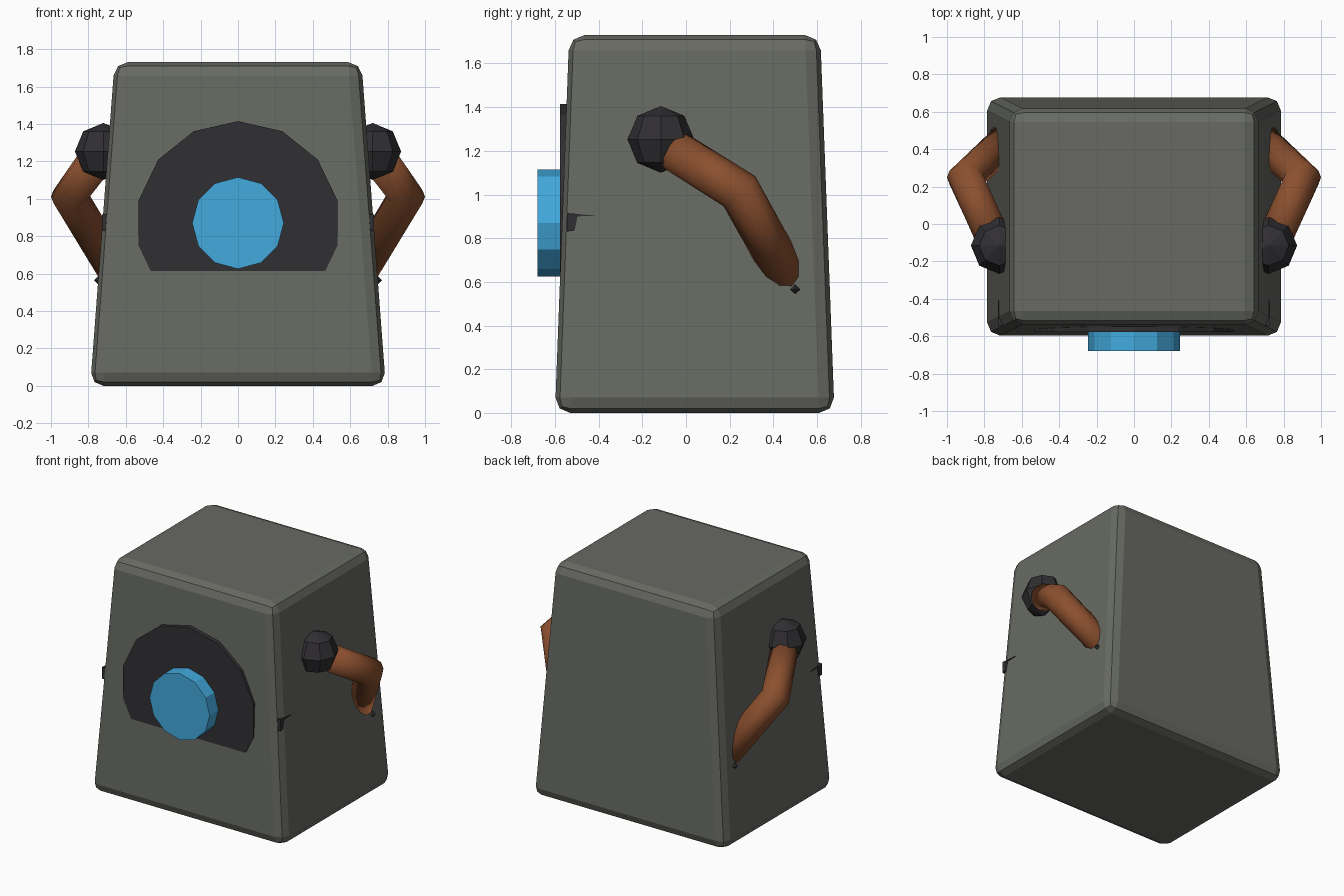
import bpy, bmesh, math
from mathutils import Vector, Matrix

if "Cube" in bpy.data.objects:
    bpy.data.objects.remove(bpy.data.objects["Cube"])


def material(name, rgb):
    m = bpy.data.materials.new(name)
    m.diffuse_color = (*rgb, 1)
    m.use_nodes = True
    m.node_tree.nodes["Principled BSDF"].inputs["Base Color"].default_value = m.diffuse_color
    return m


SHELL = material("shell_grey", (0.138, 0.144, 0.125))
DARK = material("dark_grey", (0.03, 0.028, 0.032))
BLUE = material("blue", (0.056, 0.40, 0.73))
BROWN = material("brown", (0.26, 0.08, 0.028))


def finish(bm, name, mat, smooth=False):
    bmesh.ops.recalc_face_normals(bm, faces=bm.faces[:])
    me = bpy.data.meshes.new(name)
    bm.to_mesh(me)
    bm.free()
    me.materials.append(mat)
    for p in me.polygons:
        p.use_smooth = smooth
    ob = bpy.data.objects.new(name, me)
    bpy.context.collection.objects.link(ob)
    return ob


def bridge(rings, name, mat, smooth=False):
    """Skin a list of equal rings and cap both ends."""
    bm = bmesh.new()
    vs = [[bm.verts.new(p) for p in r] for r in rings]
    n = len(vs[0])
    for a, b in zip(vs, vs[1:]):
        for i in range(n):
            j = (i + 1) % n
            bm.faces.new((a[i], a[j], b[j], b[i]))
    bm.faces.new(vs[0])
    bm.faces.new(vs[-1])
    return finish(bm, name, mat, smooth)


def disc(sides, r, z):
    return [(r * math.sin(math.tau * i / sides), z + r * math.cos(math.tau * i / sides))
            for i in range(sides)]


def ball(name, centre, r, seg, rings):
    bm = bmesh.new()
    bmesh.ops.create_uvsphere(bm, u_segments=seg, v_segments=rings, radius=r,
                              matrix=Matrix.Translation(centre))
    return finish(bm, name, DARK)


def tube(name, path, radii, sides=12):
    path = [Vector(p) for p in path]
    rings = []
    for i, p in enumerate(path):
        t = Vector()
        if i > 0:
            t += (p - path[i - 1]).normalized()
        if i < len(path) - 1:
            t += (path[i + 1] - p).normalized()
        t.normalize()
        u = Vector((1, 0, 0))
        u = (u - t * u.dot(t)).normalized()
        v = t.cross(u)
        rings.append([p + radii[i] * (u * math.cos(a) + v * math.sin(a))
                      for a in (math.tau * k / sides for k in range(sides))])
    return bridge(rings, name, BROWN, True)


# Tapered body with rounded edges
def rect(x, y0, y1, z):
    return [(-x, y0, z), (x, y0, z), (x, y1, z), (-x, y1, z)]


body = bridge([rect(0.79, -0.60, 0.68, 0), rect(0.66, -0.535, 0.615, 1.73)], "body", SHELL)
bev = body.modifiers.new("bevel", "BEVEL")
bev.width, bev.segments, bev.limit_method = 0.07, 2, "NONE"

# Dark front plate: fourteen-sided disc cut flat at the bottom
cut = 0.615
bm = bmesh.new()
pts = disc(14, 0.545, 0.87)
f = bm.faces.new([bm.verts.new((x, -0.578, z)) for x, z in pts])
bmesh.ops.bisect_plane(bm, geom=bm.verts[:] + bm.edges[:] + bm.faces[:],
                       plane_co=(0, 0, cut), plane_no=(0, 0, -1), clear_outer=True)
ext = bmesh.ops.extrude_face_region(bm, geom=bm.faces[:], use_keep_orig=True)
bmesh.ops.translate(bm, vec=(0, 0.1, 0),
                    verts=[g for g in ext["geom"] if isinstance(g, bmesh.types.BMVert)])
finish(bm, "front_plate", DARK)

# Blue round lens
lens = disc(12, 0.245, 0.87)
bridge([[(x, y, z) for x, z in lens] for y in (-0.68, -0.5)], "lens", BLUE)

# Arms, joints and side tabs on both sides
for s, side in ((1, "right"), (-1, "left")):
    ball(f"shoulder_{side}", (s * 0.72, -0.115, 1.253), 0.152, 8, 4)
    tube(f"arm_{side}",
         [(s * 0.765, -0.05, 1.20), (s * 0.90, 0.245, 1.015), (s * 0.65, 0.475, 0.60)],
         [0.095, 0.10, 0.095])
    ball(f"hand_{side}", (s * 0.72, 0.50, 0.565), 0.05, 4, 2)
    tab = [(-0.545, 0.83), (-0.51, 0.835), (-0.497, 0.90), (-0.41, 0.903), (-0.545, 0.915)]
    bridge([[(s * x, y, z) for y, z in tab] for x in (0.66, 0.728)], f"side_tab_{side}", DARK)
